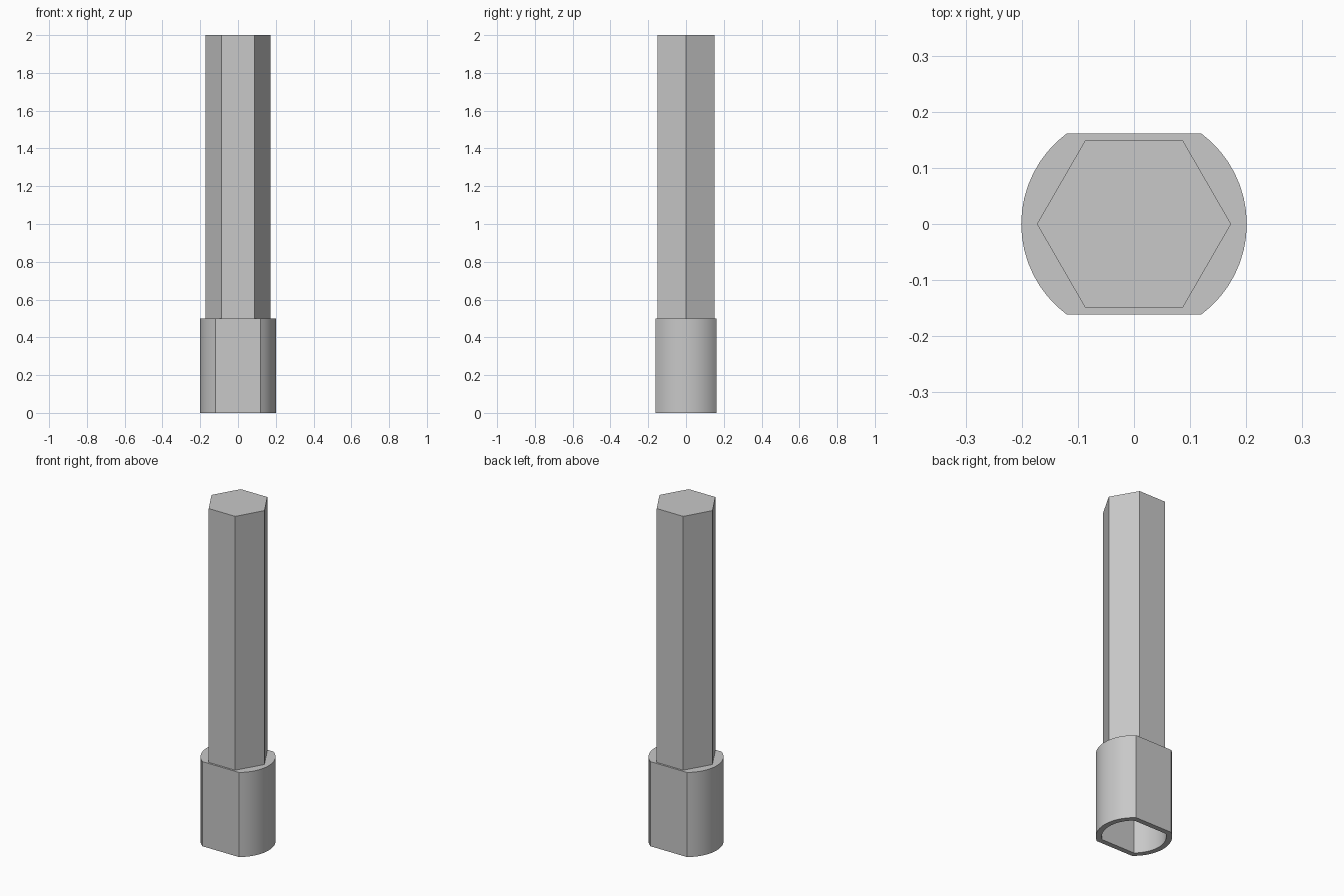
import bpy
import bmesh
from math import asin, cos, sin, radians

cube = bpy.data.objects.get("Cube")
if cube:
    bpy.data.objects.remove(cube, do_unlink=True)

HEIGHT, COLLAR_TOP, SOCKET_DEPTH = 2.0, 0.5, 0.4
ARC_STEPS = 16

# Plain grey metal
metal = bpy.data.materials.new("grey metal")
metal.use_nodes = True
grey = (0.58, 0.58, 0.58, 1)
metal.diffuse_color = grey
metal.node_tree.nodes["Principled BSDF"].inputs["Base Color"].default_value = grey


def double_flat(radius, flat):
    """Circle outline with two opposite sides cut flat at y = +-flat."""
    half = asin(flat / radius)
    angles = [-half + 2 * half * i / ARC_STEPS for i in range(ARC_STEPS + 1)]
    right = [(radius * cos(a), radius * sin(a)) for a in angles]
    return right + [(-x, -y) for x, y in right]


def ring(bm, outline, z):
    return [bm.verts.new((x, y, z)) for x, y in outline]


def bridge(bm, a, b):
    for i in range(len(a)):
        j = (i + 1) % len(a)
        bm.faces.new((a[i], a[j], b[j], b[i]))


def finish(name, bm):
    bmesh.ops.recalc_face_normals(bm, faces=bm.faces)
    mesh = bpy.data.meshes.new(name)
    bm.to_mesh(mesh)
    bm.free()
    mesh.materials.append(metal)
    obj = bpy.data.objects.new(name, mesh)
    bpy.context.collection.objects.link(obj)
    return obj


# Collar with two flats, hollowed from below
bm = bmesh.new()
outer, inner = double_flat(0.201, 0.161), double_flat(0.17, 0.131)
rings = [ring(bm, outer, COLLAR_TOP), ring(bm, outer, 0),
         ring(bm, inner, 0), ring(bm, inner, SOCKET_DEPTH)]
for a, b in zip(rings, rings[1:]):
    bridge(bm, a, b)
bm.faces.new(rings[0])
bm.faces.new(rings[-1])
collar = finish("socket_collar", bm)

# Smooth the round sides, keep flats and rims crisp
bpy.ops.object.select_all(action="DESELECT")
collar.select_set(True)
bpy.context.view_layer.objects.active = collar
bpy.ops.object.shade_smooth_by_angle(angle=radians(25))

# Hexagonal shaft
bm = bmesh.new()
hexagon = [(0.173 * cos(radians(60 * i)), 0.173 * sin(radians(60 * i))) for i in range(6)]
low, high = ring(bm, hexagon, COLLAR_TOP), ring(bm, hexagon, HEIGHT)
bridge(bm, low, high)
bm.faces.new(low)
bm.faces.new(high)
finish("hex_shaft", bm)
